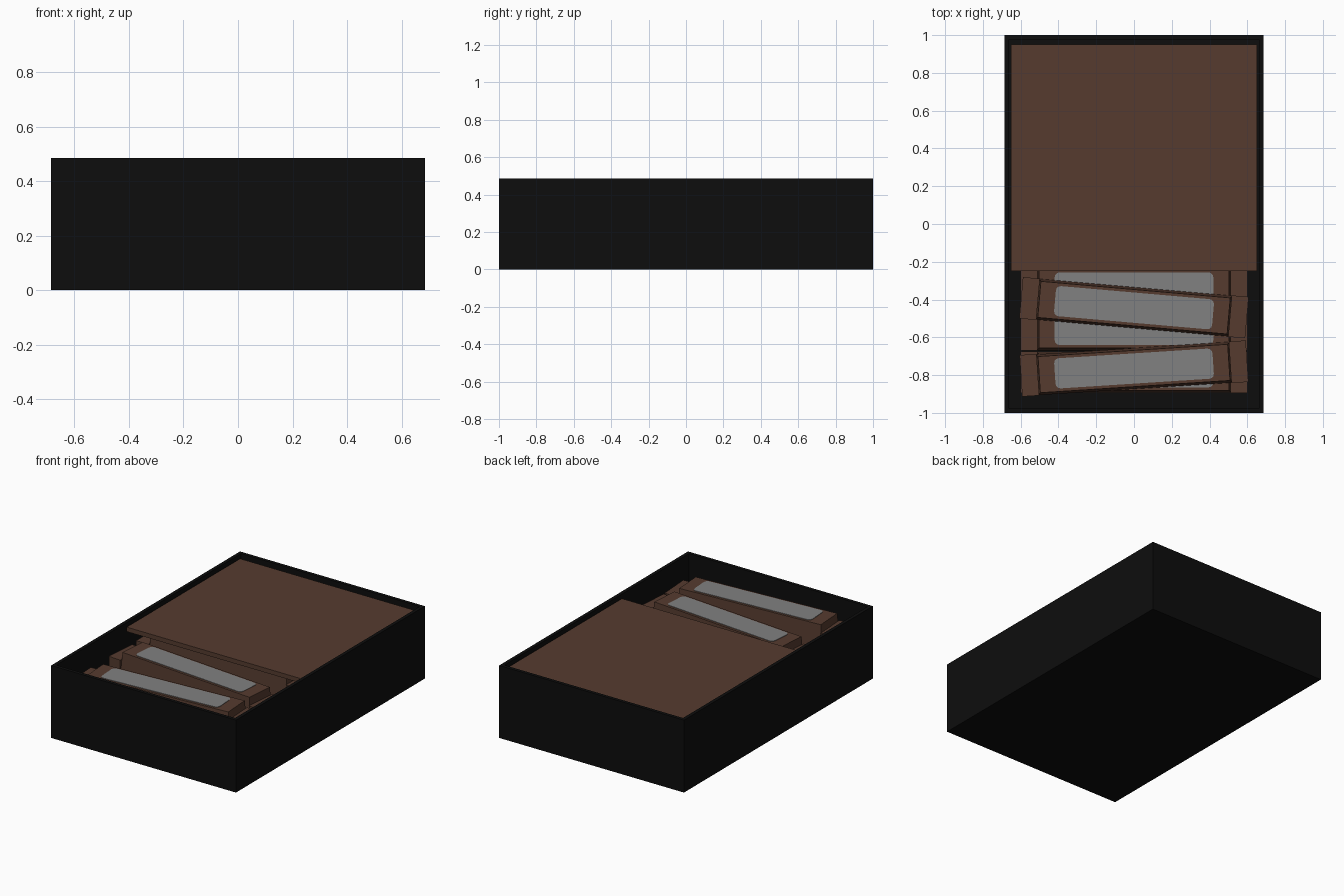
import bpy, bmesh, math
from mathutils import Matrix

if "Cube" in bpy.data.objects:
    bpy.data.objects.remove(bpy.data.objects["Cube"])


def material(name, rgb):
    m = bpy.data.materials.new(name)
    m.diffuse_color = (*rgb, 1)
    m.use_nodes = True
    m.node_tree.nodes["Principled BSDF"].inputs["Base Color"].default_value = m.diffuse_color
    return m


BLACK = material("black card", (0.004, 0.004, 0.004))
BROWN = material("brown card", (0.092, 0.044, 0.028))
GREY = material("grey label", (0.22, 0.22, 0.22))


def make_object(name, bm, mats):
    bmesh.ops.recalc_face_normals(bm, faces=bm.faces)
    me = bpy.data.meshes.new(name)
    bm.to_mesh(me)
    bm.free()
    for m in mats:
        me.materials.append(m)
    ob = bpy.data.objects.new(name, me)
    bpy.context.collection.objects.link(ob)
    return ob


def add_box(bm, x0, x1, y0, y1, z0, z1, taper=(0, 0)):
    """Box whose top can be pulled in by taper (x, y)."""
    vs = bmesh.ops.create_cube(bm, size=1)["verts"]
    for v in vs:
        top = v.co.z > 0
        tx, ty = taper if top else (0, 0)
        v.co = (x1 - tx if v.co.x > 0 else x0 + tx,
                y1 - ty if v.co.y > 0 else y0 + ty,
                z1 if top else z0)
    return vs


def add_label(bm, hx, hy, r, z, t):
    """Thin plate with rounded corners."""
    ring = []
    for k, (sx, sy) in enumerate([(1, 1), (-1, 1), (-1, -1), (1, -1)]):
        for i in range(4):
            a = math.pi / 2 * (k + i / 3)
            ring.append(bm.verts.new((sx * (hx - r) + r * math.cos(a),
                                      sy * (hy - r) + r * math.sin(a), z)))
    face = bm.faces.new(ring)
    ext = bmesh.ops.extrude_face_region(bm, geom=[face])["geom"]
    top = [g for g in ext if isinstance(g, bmesh.types.BMVert)]
    bmesh.ops.translate(bm, verts=top, vec=(0, 0, t))
    for f in {f for v in ring + top for f in v.link_faces}:
        f.material_index = 1


# Open tray: outer block with the top inset and pushed down
bm = bmesh.new()
add_box(bm, -0.685, 0.685, -1, 1, 0, 0.485)
top = max(bm.faces, key=lambda f: f.calc_center_median().z)
bmesh.ops.inset_region(bm, faces=[top], thickness=0.032)
ext = bmesh.ops.extrude_face_region(bm, geom=[top])["geom"]
bmesh.ops.translate(bm, verts=[g for g in ext if isinstance(g, bmesh.types.BMVert)],
                    vec=(0, 0, -0.465))
bmesh.ops.delete(bm, geom=[top], context='FACES')
make_object("tray", bm, [BLACK])

# Cover board over the back part
bm = bmesh.new()
add_box(bm, -0.65, 0.65, -0.25, 0.95, 0.435, 0.465)
make_object("cover_board", bm, [BROWN])


# One packet: raised middle, two lower ends and a label
def packet(name, y, z, angle):
    bm = bmesh.new()
    add_box(bm, -0.515, 0.515, -0.108, 0.108, 0, 0.2, (0.012, 0.012))
    for s in (-1, 1):
        x = sorted((s * 0.51, s * 0.6))
        add_box(bm, x[0], x[1], -0.11, 0.11, 0, 0.15)
    add_label(bm, 0.42, 0.08, 0.025, 0.199, 0.004)
    bmesh.ops.transform(bm, verts=bm.verts,
                        matrix=Matrix.Translation((0, y, z)) @
                        Matrix.Rotation(math.radians(angle), 4, 'Z'))
    make_object(name, bm, [BROWN, GREY])


# Full lower row; upper row has two loose packets at the front
for i in range(8):
    packet("lower_packet_%d" % i, -0.785 + 0.2243 * i, 0.02, 0)
    if i > 2:
        packet("upper_packet_%d" % i, -0.785 + 0.2243 * i, 0.227, 0)
packet("loose_packet_front", -0.765, 0.227, 3.7)
packet("loose_packet_back", -0.443, 0.227, -5)
